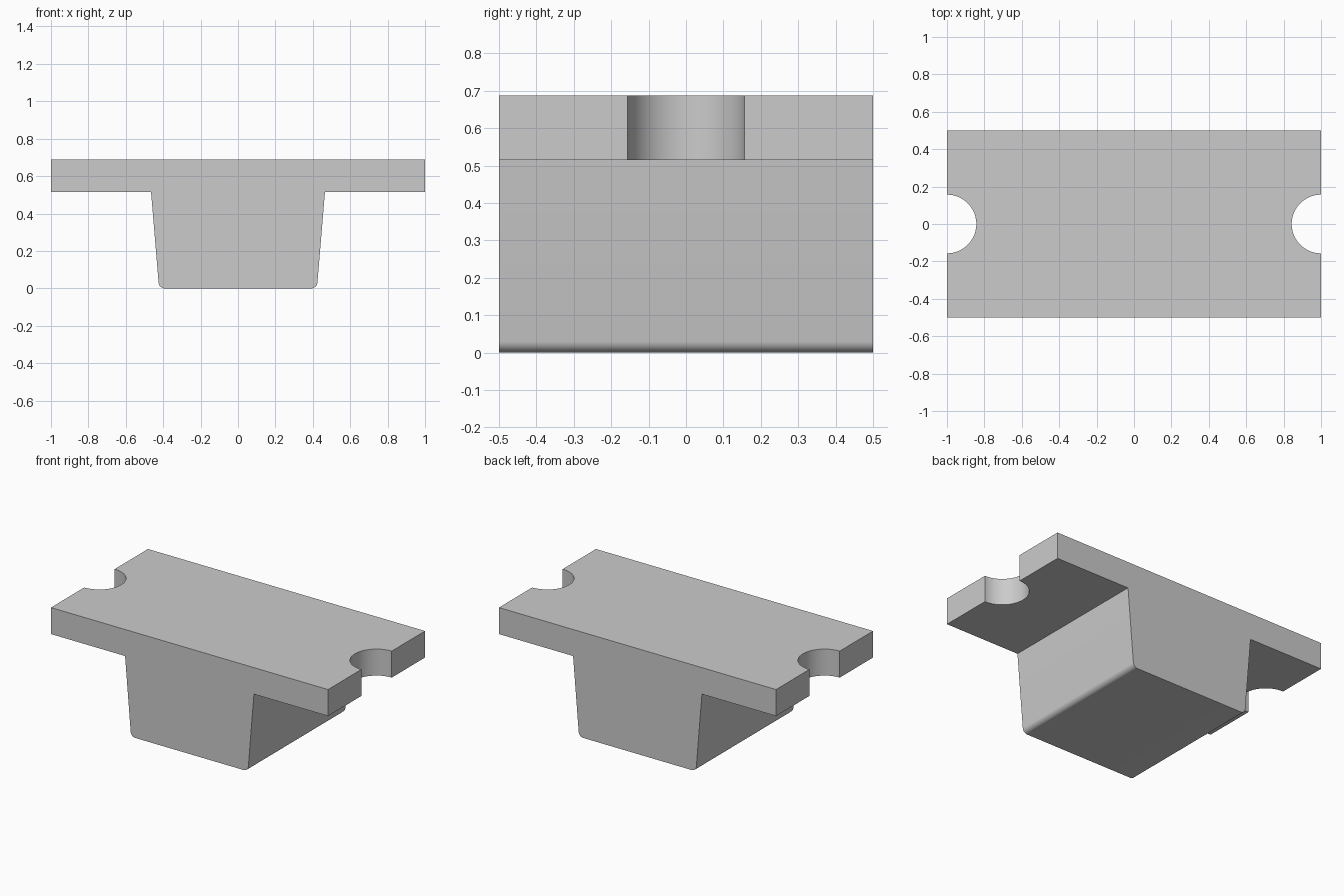
import bpy, bmesh, math
from mathutils import Matrix

if "Cube" in bpy.data.objects:
    bpy.data.objects.remove(bpy.data.objects["Cube"], do_unlink=True)

TOP, FLANGE_Z, HALF_DEPTH = 0.688, 0.515, 0.5
NOTCH_R = 0.157

# Single plain grey material
grey = bpy.data.materials.new("plain_grey")
grey.use_nodes = True
colour = (0.6, 0.6, 0.6, 1.0)
grey.diffuse_color = colour
grey.node_tree.nodes["Principled BSDF"].inputs["Base Color"].default_value = colour


def make_object(name, bm):
    bmesh.ops.recalc_face_normals(bm, faces=bm.faces)
    mesh = bpy.data.meshes.new(name)
    bm.to_mesh(mesh)
    bm.free()
    mesh.materials.append(grey)
    obj = bpy.data.objects.new(name, mesh)
    bpy.context.collection.objects.link(obj)
    return obj


# Flanged block: mirrored T-shaped profile extruded along y
half = [(1, TOP), (1, FLANGE_Z), (0.465, FLANGE_Z), (0.422, 0)]
profile = half + [(-x, z) for x, z in reversed(half)]
bm = bmesh.new()
face = bm.faces.new([bm.verts.new((x, -HALF_DEPTH, z)) for x, z in profile])
ext = bmesh.ops.extrude_face_region(bm, geom=[face])
bmesh.ops.translate(bm, vec=(0, 2 * HALF_DEPTH, 0),
                    verts=[g for g in ext["geom"] if isinstance(g, bmesh.types.BMVert)])

# Rounded lower edges running front to back
low = [e for e in bm.edges
       if all(v.co.z < 0.01 for v in e.verts)
       and abs(e.verts[0].co.y - e.verts[1].co.y) > 0.5]
bmesh.ops.bevel(bm, geom=low, offset=0.03, offset_type='OFFSET', segments=8,
                profile=0.5, affect='EDGES')
block = make_object("flanged_block", bm)

# Half-round notches cut through both flange ends
segments = 64
bm = bmesh.new()
for side in (-1, 1):
    place = Matrix.Translation((side, 0, TOP)) @ Matrix.Rotation(math.pi / segments, 4, 'Z')
    bmesh.ops.create_cone(bm, cap_ends=True, segments=segments, radius1=NOTCH_R,
                          radius2=NOTCH_R, depth=0.6, matrix=place)
cutter = make_object("notch_cutter", bm)
cutter.hide_render = True

cut = block.modifiers.new("notches", 'BOOLEAN')
cut.operation = 'DIFFERENCE'
cut.solver = 'EXACT'
cut.object = cutter

bpy.ops.object.select_all(action='DESELECT')
block.select_set(True)
bpy.context.view_layer.objects.active = block
bpy.ops.object.modifier_apply(modifier=cut.name)
bpy.data.objects.remove(cutter, do_unlink=True)

# Smooth the curved faces, keep the edges crisp
bpy.ops.object.shade_smooth_by_angle(angle=math.radians(30))
